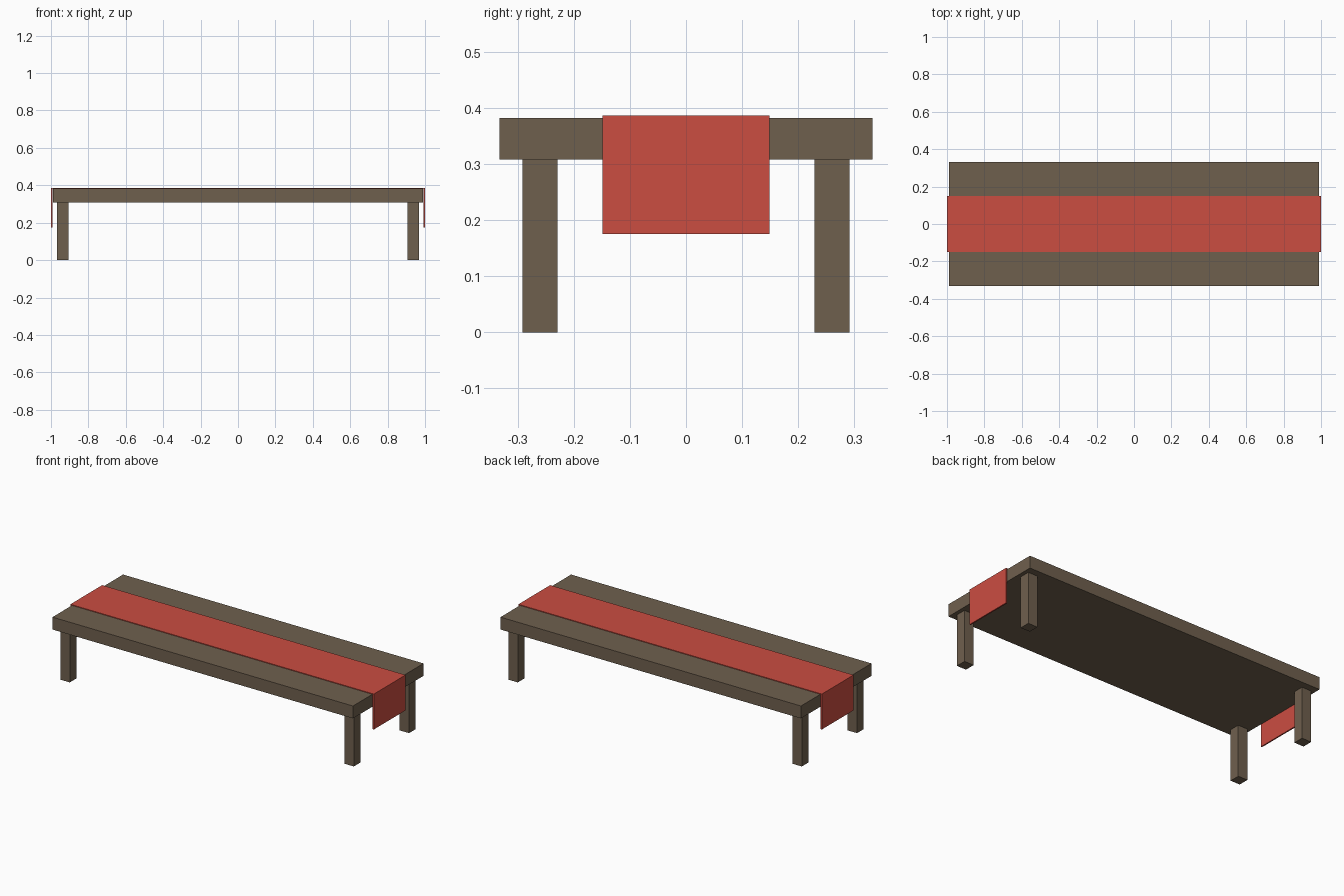
import bpy
import bmesh

cube = bpy.data.objects.get("Cube")
if cube:
    bpy.data.objects.remove(cube, do_unlink=True)


def material(name, rgb):
    mat = bpy.data.materials.new(name)
    mat.use_nodes = True
    mat.diffuse_color = (*rgb, 1)
    bsdf = next(n for n in mat.node_tree.nodes if n.type == "BSDF_PRINCIPLED")
    bsdf.inputs["Base Color"].default_value = (*rgb, 1)
    return mat


def add_object(name, bm, mat):
    bmesh.ops.recalc_face_normals(bm, faces=bm.faces)
    mesh = bpy.data.meshes.new(name)
    bm.to_mesh(mesh)
    bm.free()
    mesh.materials.append(mat)
    obj = bpy.data.objects.new(name, mesh)
    bpy.context.collection.objects.link(obj)
    return obj


def box(name, low, high, mat):
    bm = bmesh.new()
    bmesh.ops.create_cube(bm, size=1)
    for v in bm.verts:
        v.co = [(a + b) / 2 + c * (b - a) for a, b, c in zip(low, high, v.co)]
    return add_object(name, bm, mat)


wood = material("brown wood", (0.159, 0.117, 0.076))
cloth = material("red cloth", (0.597, 0.074, 0.053))

top_x, top_y = 0.99, 0.332
under_z, top_z = 0.308, 0.382

# Table top
box("table_top", (-top_x, -top_y, under_z), (top_x, top_y, top_z), wood)

# Four square legs
leg_x, leg_y, half = 0.936, 0.26, 0.031
for side, sx in (("left", 1), ("right", -1)):
    for end, sy in (("front", -1), ("back", 1)):
        x, y = sx * leg_x, sy * leg_y
        box(f"{end}_{side}_leg", (x - half, y - half, 0),
            (x + half, y + half, under_z), wood)

# Runner: a folded strip profile swept across the table, hanging at both ends
hem_z, cloth_z, width = 0.175, 0.386, 0.298
half_profile = [(top_x + 0.002, hem_z), (1, hem_z), (1, cloth_z)]
inner = (top_x + 0.002, top_z)
profile = half_profile + [(-x, z) for x, z in reversed(half_profile)]
profile += [(-inner[0], inner[1]), inner]
bm = bmesh.new()
face = bm.faces.new([bm.verts.new((x, -width / 2, z)) for x, z in profile])
swept = bmesh.ops.extrude_face_region(bm, geom=[face])
bmesh.ops.translate(bm, vec=(0, width, 0), verts=[
    g for g in swept["geom"] if isinstance(g, bmesh.types.BMVert)])
add_object("table_runner", bm, cloth)
